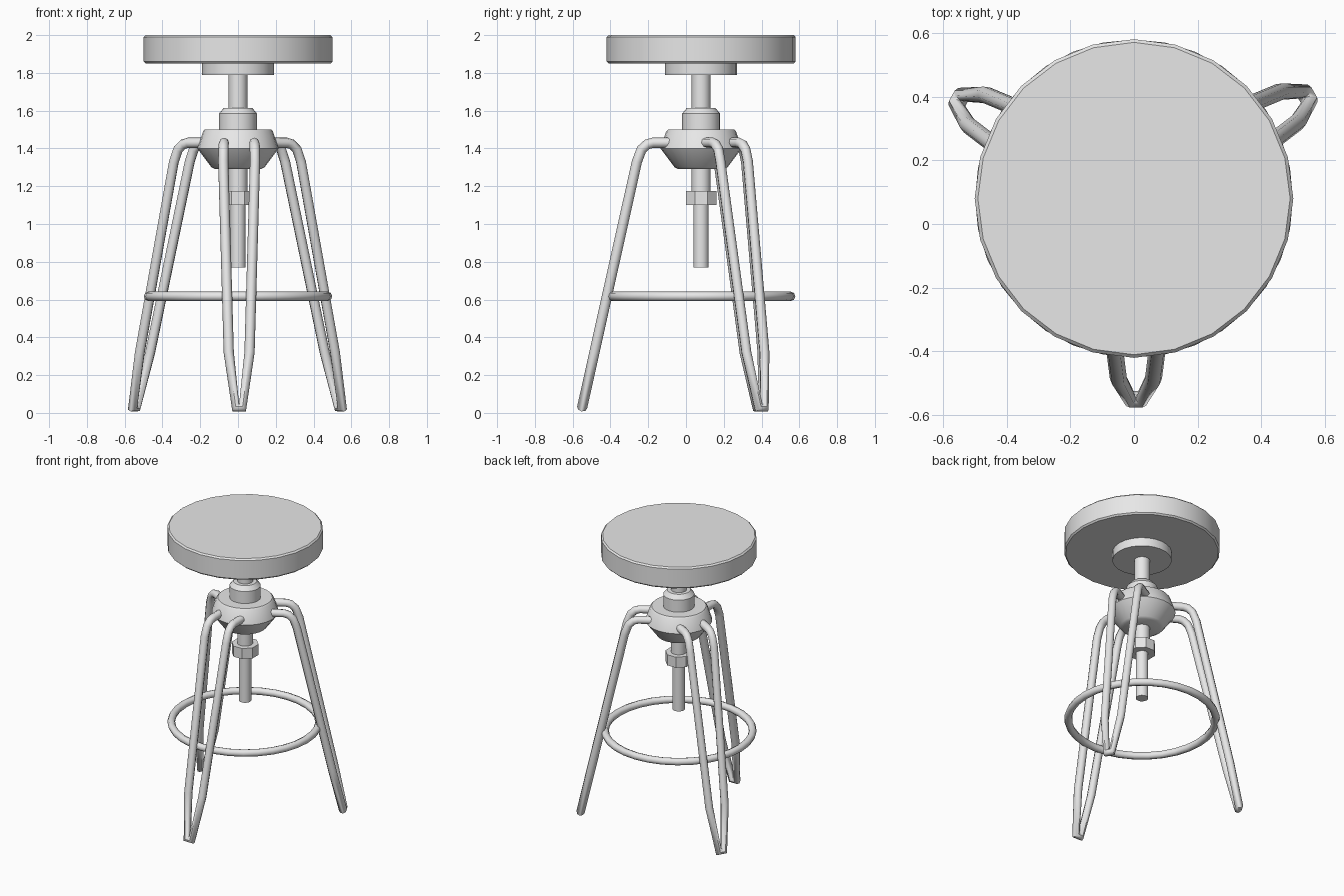
import bpy, bmesh
from math import radians, sin, cos, tau

cube = bpy.data.objects.get("Cube")
if cube:
    bpy.data.objects.remove(cube, do_unlink=True)

AXIS_Y = 0.08  # the stool's centre axis

grey = bpy.data.materials.new("light grey")
grey.use_nodes = True
grey.diffuse_color = (0.8, 0.8, 0.8, 1)
grey.node_tree.nodes["Principled BSDF"].inputs["Base Color"].default_value = (0.8, 0.8, 0.8, 1)


def finish(obj, angle=35):
    obj.data.materials.append(grey)
    bpy.ops.object.select_all(action='DESELECT')
    obj.select_set(True)
    bpy.context.view_layer.objects.active = obj
    if obj.type == 'CURVE':
        bpy.ops.object.convert(target='MESH')
    bpy.ops.object.shade_smooth_by_angle(angle=radians(angle))


def lathe(name, profile, sides=24, turn=0.0, angle=35):
    """Closed turned solid from (radius, z) pairs, bottom to top."""
    bm = bmesh.new()
    rings = [[bm.verts.new((r * cos(turn + tau * i / sides), r * sin(turn + tau * i / sides), z))
              for i in range(sides)] for r, z in profile]
    for low, high in zip(rings, rings[1:]):
        for i in range(sides):
            j = (i + 1) % sides
            bm.faces.new((low[i], low[j], high[j], high[i]))
    bm.faces.new(rings[0][::-1])
    bm.faces.new(rings[-1])
    mesh = bpy.data.meshes.new(name)
    bm.to_mesh(mesh)
    bm.free()
    obj = bpy.data.objects.new(name, mesh)
    obj.location.y = AXIS_Y
    bpy.context.collection.objects.link(obj)
    finish(obj, angle)


def rod(name, points, radius, cyclic=False, turn=0.0):
    """Round bar along a path."""
    curve = bpy.data.curves.new(name, 'CURVE')
    curve.dimensions = '3D'
    curve.bevel_depth = radius
    curve.bevel_resolution = 2
    curve.use_fill_caps = True
    spline = curve.splines.new('POLY')
    spline.points.add(len(points) - 1)
    for p, co in zip(spline.points, points):
        p.co = (*co, 1)
    spline.use_cyclic_u = cyclic
    obj = bpy.data.objects.new(name, curve)
    obj.location.y = AXIS_Y
    obj.rotation_euler.z = turn
    bpy.context.collection.objects.link(obj)
    finish(obj, 50)


# Seat and its mounting plate
lathe("seat", [(0.49, 1.85), (0.5, 1.86), (0.5, 1.99), (0.49, 2.0)])
lathe("seat_plate", [(0.19, 1.79), (0.19, 1.855)])

# Central screw, nut, hub and collar
lathe("upper_shaft", [(0.05, 1.17), (0.05, 1.8)], 16)
lathe("lower_shaft", [(0.04, 0.77), (0.04, 1.2)], 16)
lathe("nut", [(0.088, 1.1), (0.088, 1.175)], 8, tau / 16)
lathe("hub", [(0.12, 1.29), (0.14, 1.3), (0.215, 1.4), (0.185, 1.49), (0.175, 1.5)])
lathe("collar", [(0.1, 1.49), (0.1, 1.585), (0.075, 1.615)])

# Hairpin legs: half path as (side, outward, height), mirrored at the foot
half = [(0.08, 0.12, 1.43), (0.08, 0.255, 1.43), (0.082, 0.285, 1.422),
        (0.083, 0.315, 1.395), (0.084, 0.34, 1.33), (0.055, 0.565, 0.32),
        (0.018, 0.63, 0.028)]
path = [(0.006 + s, -o, z) for s, o, z in half]
path += [(0.006 - s, -o, z) for s, o, z in reversed(half)]
for name, turn in (("front_leg", 0), ("back_left_leg", 120), ("back_right_leg", 240)):
    rod(name, path, 0.027, turn=radians(turn))

# Foot ring
ring = [(0.474 * cos(tau * i / 32), 0.474 * sin(tau * i / 32), 0.617) for i in range(32)]
rod("foot_ring", ring, 0.025, cyclic=True)
